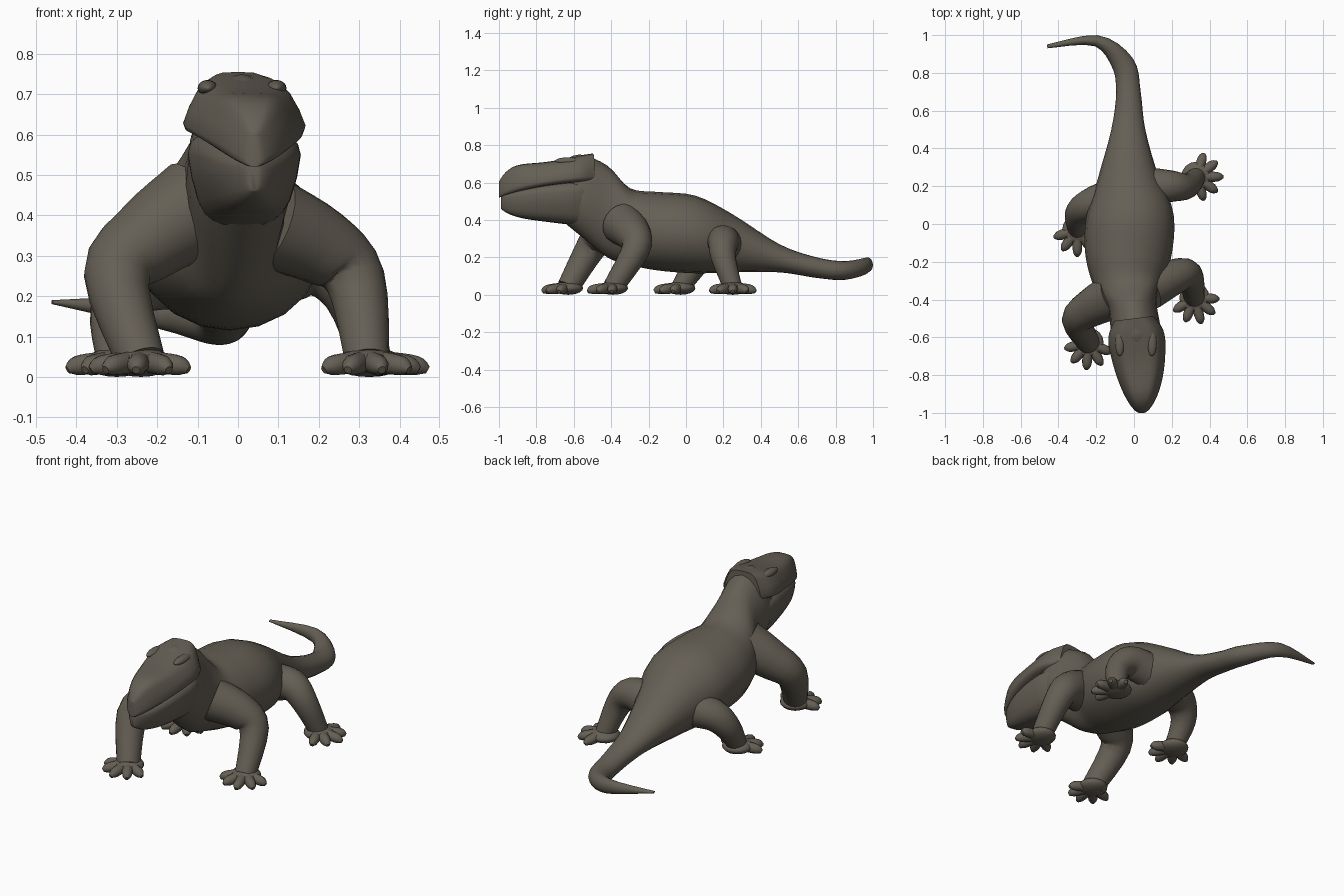
import bpy, bmesh, math
from mathutils import Vector

cube = bpy.data.objects.get("Cube")
if cube:
    bpy.data.objects.remove(cube)

skin = bpy.data.materials.new("grey_brown_skin")
skin.use_nodes = True
skin.diffuse_color = (0.13, 0.115, 0.09, 1)
skin.node_tree.nodes["Principled BSDF"].inputs["Base Color"].default_value = skin.diffuse_color


def spline(points, steps):
    """Catmull-Rom samples through vectors of any dimension."""
    samples = []
    last = len(points) - 1
    for i in range(last):
        start, end = points[i], points[i + 1]
        leave = (end - points[max(i - 1, 0)]) / 2
        arrive = (points[min(i + 2, last)] - start) / 2
        for step in range(steps):
            t = step / steps
            ease = t * t * (3 - 2 * t)
            samples.append(start * (1 - ease) + end * ease
                           + leave * (t * (1 - t) ** 2) - arrive * (t * t * (1 - t)))
    return samples + [points[last]]


def section(squareness=1, taper=0, sides=20):
    """Superellipse outline, wider at the top when taper is positive."""
    outline = []
    for k in range(sides):
        angle = math.tau * k / sides
        u, v = (math.copysign(abs(value) ** squareness, value)
                for value in (math.cos(angle), math.sin(angle)))
        outline.append((u * (1 - abs(taper) + taper * v), v))
    return outline


def finish(name, bm):
    bmesh.ops.recalc_face_normals(bm, faces=bm.faces)
    mesh = bpy.data.meshes.new(name)
    bm.to_mesh(mesh)
    bm.free()
    part = bpy.data.objects.new(name, mesh)
    bpy.context.collection.objects.link(part)
    mesh.materials.append(skin)
    bpy.ops.object.select_all(action='DESELECT')
    part.select_set(True)
    bpy.context.view_layer.objects.active = part
    bpy.ops.object.shade_smooth_by_angle(angle=math.radians(50))
    return part


def loft(name, stations, outline, upright=False):
    """Skin along stations holding x, y, z, half width and half height."""
    path = spline(stations, 4)
    side = Vector((1, 0, 0)) if upright else Vector((0, 1, 0))
    bm = bmesh.new()
    rings = []
    for i, station in enumerate(path):
        ahead = (path[min(i + 1, len(path) - 1)] - path[max(i - 1, 0)]).to_3d()
        if upright:
            ahead.z = 0
        ahead.normalize()
        side = (side - ahead * side.dot(ahead)).normalized()
        up = side.cross(ahead)
        if upright and up.z < 0:
            up.negate()
        width, height = station[3], station[4]
        rings.append([bm.verts.new(station.to_3d() + side * u * width + up * v * height)
                      for u, v in outline])
    for ring, following in zip(rings, rings[1:]):
        for k in range(len(ring)):
            bm.faces.new((ring[k - 1], ring[k], following[k], following[k - 1]))
    bm.faces.new(rings[0])
    bm.faces.new(rings[-1])
    return finish(name, bm)


def slice_at(y, low, high, half_width, x=-0.03):
    """Upright station between two heights."""
    return Vector((x, y, (low + high) / 2, half_width, (high - low) / 2))


def tube_at(centre, radius):
    return Vector((*centre, radius, radius))


def ellipsoid(name, centre, radii):
    bm = bmesh.new()
    bmesh.ops.create_uvsphere(bm, u_segments=16, v_segments=10, radius=1)
    part = finish(name, bm)
    part.location, part.scale = centre, radii
    return part


# Neck, trunk and curling tail
loft("body_and_tail", [
    slice_at(y=-0.68, low=0.41, high=0.7, half_width=0.09, x=0.02),
    slice_at(y=-0.57, low=0.32, high=0.75, half_width=0.13, x=0.01),
    slice_at(y=-0.42, low=0.2, high=0.69, half_width=0.13, x=-0.01),
    slice_at(y=-0.3, low=0.16, high=0.57, half_width=0.19),
    slice_at(y=-0.15, low=0.13, high=0.55, half_width=0.23),
    slice_at(y=0.05, low=0.115, high=0.53, half_width=0.23, x=-0.02),
    slice_at(y=0.25, low=0.12, high=0.43, half_width=0.16),
    slice_at(y=0.5, low=0.12, high=0.27, half_width=0.09),
    slice_at(y=0.7, low=0.09, high=0.2, half_width=0.065),
    slice_at(y=0.85, low=0.08, high=0.18, half_width=0.06, x=-0.06),
    slice_at(y=0.97, low=0.12, high=0.2, half_width=0.03, x=-0.2),
    slice_at(y=0.94, low=0.18, high=0.19, half_width=0.01, x=-0.46),
], section(), upright=True)


# Head: skull above the curved mouth line, tapering jaw tucked up into it
skull, jaw = [], []
for k in range(13):
    t = math.sin(math.pi / 2 * k / 12)
    y = -0.5 - 0.5 * t
    x = 0.04 * math.sin(t * math.pi / 2)
    mouth = 0.6 - 0.08 * t ** 2
    crown = 0.745 + 0.01 * math.cos(6 * t) - 0.05 * t - 0.1 * t ** 9
    chin = 0.36 + 0.06 * t + 0.04 * t ** 9
    half = 0.16 * (1 - t ** 2.2) ** 0.65 * min(1, 0.65 + 2 * t) + 0.015
    skull.append(slice_at(y, mouth, crown, half, x))
    jaw.append(slice_at(y + 0.01 * t, chin, mouth + 0.015, half * 0.93, x))
loft("skull", skull, section(0.5, -0.2), upright=True)
loft("lower_jaw", jaw, section(0.6, 0.18), upright=True)

# Eyes, brow ridges and nostrils
for sign, side in ((1, "left"), (-1, "right")):
    ellipsoid(side + "_eye", (0.02 + sign * 0.105, -0.65, 0.68), (0.01, 0.02, 0.02))
    ellipsoid(side + "_brow", (0.01 + sign * 0.085, -0.63, 0.715), (0.025, 0.07, 0.02))
    ellipsoid(side + "_nostril", (0.04 + sign * 0.04, -0.95, 0.6), (0.01, 0.02, 0.01))


def leg(name, thick, thin, heading, *joints):
    """Tapering limb through its joints, ending in a fan of five toes."""
    last = len(joints) - 1
    loft(name + "_leg", [tube_at(joint, thick + (thin - thick) * i / last)
                         for i, joint in enumerate(joints)], section())
    palm = Vector(joints[last])
    palm.z = 0.036
    ellipsoid(name + "_palm", palm, (0.08, 0.08, 0.036))
    for toe in range(-2, 3):
        angle = math.radians(heading + 36 * toe)
        reach = Vector((math.cos(angle), math.sin(angle), 0)) * (0.14 - 0.006 * abs(toe))
        knuckle, pad, tip = (palm + reach * part for part in (0.3, 0.8, 1))
        pad.z, tip.z = 0.028, 0.017
        loft(f"{name}_toe_{toe + 3}",
             [tube_at(knuckle, 0.028), tube_at(pad, 0.025), tube_at(tip, 0.01)],
             section(sides=10))


leg("front_left", 0.115, 0.055, -75,
    (0.08, -0.34, 0.38), (0.21, -0.28, 0.32), (0.29, -0.27, 0.24), (0.32, -0.39, 0.04))
leg("front_right", 0.125, 0.06, -95,
    (-0.1, -0.38, 0.42), (-0.22, -0.44, 0.34), (-0.3, -0.51, 0.25), (-0.24, -0.63, 0.04))
leg("hind_left", 0.1, 0.05, 0,
    (0.08, 0.2, 0.27), (0.2, 0.2, 0.28), (0.28, 0.2, 0.2), (0.33, 0.25, 0.04))
leg("hind_right", 0.1, 0.05, -90,
    (-0.1, 0.15, 0.27), (-0.24, 0.1, 0.24), (-0.3, 0.05, 0.16), (-0.3, -0.03, 0.04))
